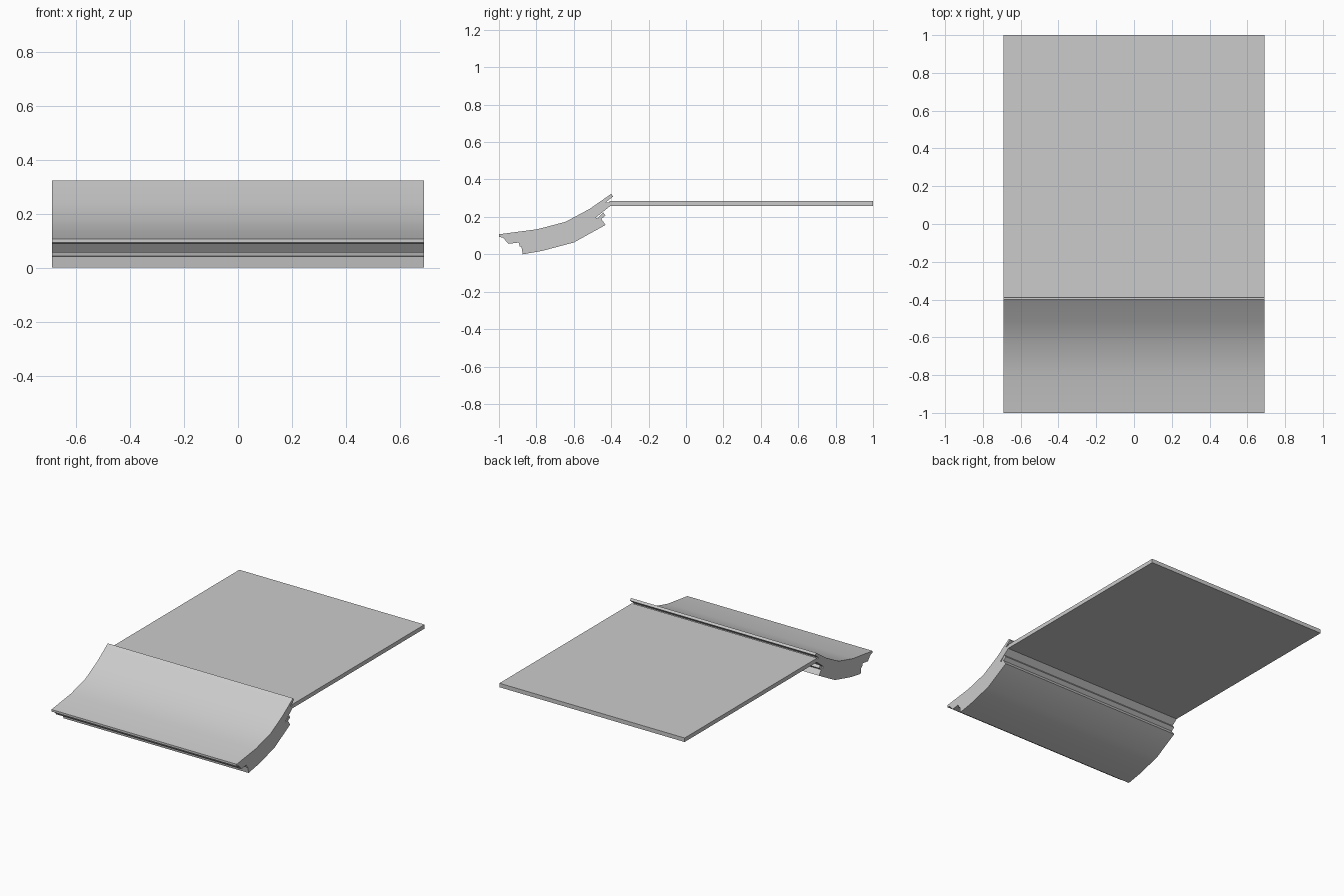
import bpy, bmesh, math

if "Cube" in bpy.data.objects:
    bpy.data.objects.remove(bpy.data.objects["Cube"])

HALF_WIDTH = 0.69


def extrude_profile(name, points, smooth=False):
    """Sweep a closed (y, z) outline across the full width."""
    bm = bmesh.new()
    face = bm.faces.new([bm.verts.new((-HALF_WIDTH, y, z)) for y, z in points])
    side = bmesh.ops.extrude_face_region(bm, geom=[face], use_keep_orig=True)
    moved = [v for v in side["geom"] if isinstance(v, bmesh.types.BMVert)]
    bmesh.ops.translate(bm, verts=moved, vec=(2 * HALF_WIDTH, 0, 0))
    bmesh.ops.recalc_face_normals(bm, faces=bm.faces)
    mesh = bpy.data.meshes.new(name)
    bm.to_mesh(mesh)
    bm.free()
    obj = bpy.data.objects.new(name, mesh)
    bpy.context.collection.objects.link(obj)
    if smooth:
        bpy.context.view_layer.objects.active = obj
        obj.select_set(True)
        bpy.ops.object.shade_smooth_by_angle(angle=math.radians(25))
        obj.select_set(False)
    return obj


# Curved moulding: concave top, rear lip, notched back, convex belly, front rebate
top = [(-1.0, 0.107), (-0.795, 0.134), (-0.643, 0.174), (-0.515, 0.243), (-0.40, 0.323)]
rear = [(-0.39, 0.309), (-0.43, 0.277), (-0.405, 0.277), (-0.405, 0.258),
        (-0.482, 0.197), (-0.474, 0.19), (-0.443, 0.224), (-0.43, 0.208),
        (-0.453, 0.189), (-0.43, 0.157)]
belly = [(-0.60, 0.063), (-0.77, 0.018), (-0.873, 0.0)]
front = [(-0.88, 0.041), (-0.889, 0.043), (-0.895, 0.063), (-0.95, 0.056),
         (-0.978, 0.089), (-1.0, 0.093)]
extrude_profile("curved_moulding", top + rear + belly + front, smooth=True)

# Flat panel running back from the moulding
extrude_profile("flat_panel", [(-0.41, 0.257), (1.0, 0.257), (1.0, 0.284), (-0.41, 0.284)])
